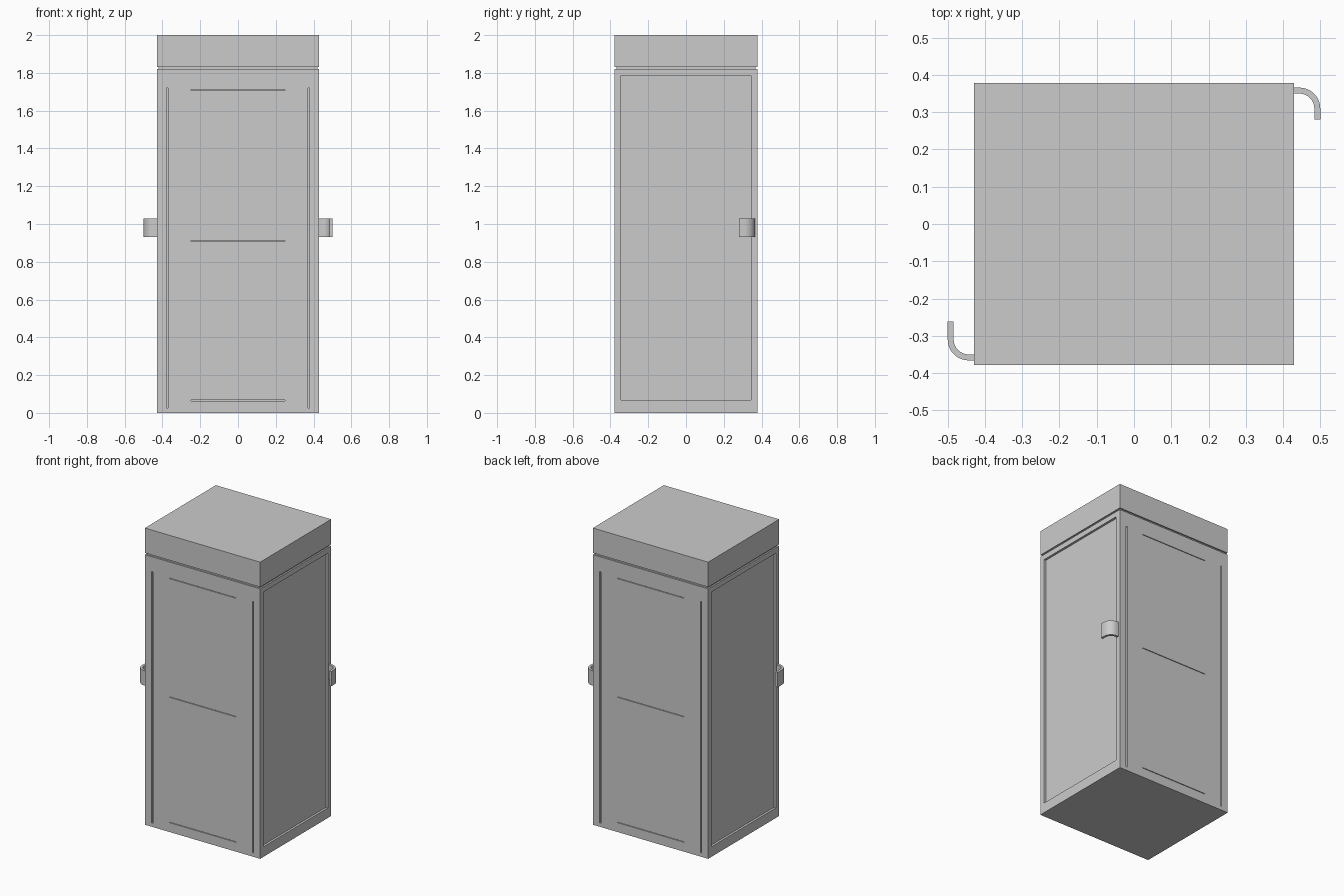
import bpy, bmesh, math

if "Cube" in bpy.data.objects:
    bpy.data.objects.remove(bpy.data.objects["Cube"])

W, D = 0.43, 0.378      # half width and half depth of the cabinet
BODY_TOP, LID_BOTTOM = 1.82, 1.832


def finish(name, bm):
    bmesh.ops.recalc_face_normals(bm, faces=bm.faces)
    mesh = bpy.data.meshes.new(name)
    bm.to_mesh(mesh)
    bm.free()
    ob = bpy.data.objects.new(name, mesh)
    bpy.context.collection.objects.link(ob)
    return ob


def add_box(bm, x0, x1, y0, y1, z0, z1):
    verts = bmesh.ops.create_cube(bm, size=1)["verts"]
    for v in verts:
        v.co.x = x0 if v.co.x < 0 else x1
        v.co.y = y0 if v.co.y < 0 else y1
        v.co.z = z0 if v.co.z < 0 else z1


def box(name, *bounds):
    bm = bmesh.new()
    add_box(bm, *bounds)
    return finish(name, bm)


# Main body, lid and the narrow neck that forms the shadow gap
body = box("cabinet_body", -W, W, -D, D, 0, BODY_TOP)
box("lid", -W, W, -D, D, LID_BOTTOM, 2)
box("shadow_gap", -W + .01, W - .01, -D + .01, D - .01, BODY_TOP - .001, LID_BOTTOM + .001)

# Cutters: side door recesses, vertical seams and horizontal slits
bm = bmesh.new()
for s in (-1, 1):
    xs = sorted((s * (W - .015), s * (W + .05)))
    add_box(bm, *xs, -.343, .343, .068, 1.785)
    ys = sorted((s * (D - .01), s * (D + .05)))
    for x in (-.375, .375):
        add_box(bm, x - .004, x + .004, *ys, .025, 1.72)
    for z in (.065, .91, 1.71):
        add_box(bm, -.248, .248, *ys, z - .002, z + .002)
cutter = finish("recess_cutter", bm)
cutter.hide_render = True
mod = body.modifiers.new("recesses", "BOOLEAN")
mod.operation = "DIFFERENCE"
mod.solver = "EXACT"
mod.object = cutter
bpy.context.view_layer.objects.active = body
bpy.ops.object.modifier_apply(modifier=mod.name)
bpy.data.objects.remove(cutter)


# Curved pull handles: a bent strip, one on each side
def handle(name, side, tip):
    thick, radius, cx, cy = .016, .056, .437, .302
    cx = .5 - thick / 2 - radius + .008
    cy = .366 - radius - thick / 2 + .008
    angles = [math.radians(90 - 90 * i / 12) for i in range(13)]

    def rail(r):
        arc = [(cx + r * math.cos(a), cy + r * math.sin(a)) for a in angles]
        return [(W - .012, cy + r)] + arc + [(cx + r, tip)]

    outer, inner = rail(radius), rail(radius - thick)
    bm = bmesh.new()
    rings = []
    for o, i in zip(outer, inner):
        rings.append([bm.verts.new((side * x, side * y, z))
                      for (x, y), z in ((o, .93), (o, 1.03), (i, 1.03), (i, .93))])
    for a, b in zip(rings, rings[1:]):
        for k in range(4):
            n = (k + 1) % 4
            bm.faces.new((a[k], a[n], b[n], b[k]))
    bm.faces.new(rings[0])
    bm.faces.new(rings[-1])
    ob = finish(name, bm)
    bpy.ops.object.select_all(action="DESELECT")
    ob.select_set(True)
    bpy.context.view_layer.objects.active = ob
    bpy.ops.object.shade_smooth_by_angle(angle=math.radians(30))


handle("right_handle", 1, .281)
handle("left_handle", -1, .262)
